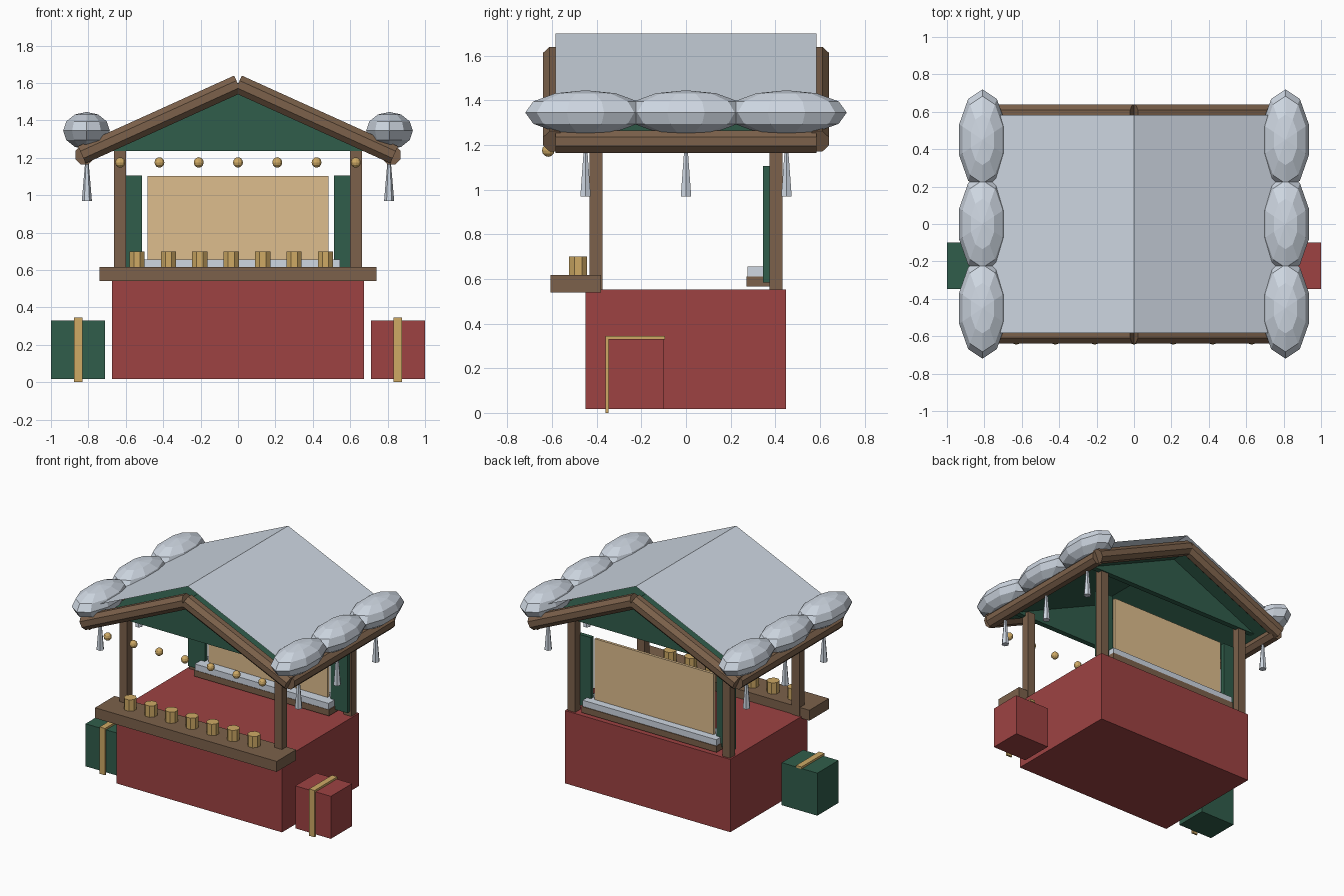
import bpy, bmesh, math
from mathutils import Vector, Matrix

if "Cube" in bpy.data.objects:
    bpy.data.objects.remove(bpy.data.objects["Cube"])


def material(name, rgb):
    m = bpy.data.materials.new(name)
    m.diffuse_color = (*rgb, 1)
    m.use_nodes = True
    m.node_tree.nodes["Principled BSDF"].inputs["Base Color"].default_value = m.diffuse_color
    return m


RED = material("red_paint", (0.34, 0.055, 0.055))
GREEN = material("green_paint", (0.03, 0.11, 0.07))
WOOD = material("brown_wood", (0.20, 0.12, 0.07))
TAN = material("tan_board", (0.73, 0.51, 0.27))
GOLD = material("gold", (0.62, 0.40, 0.13))
SNOW = material("snow", (0.62, 0.68, 0.76))


def finish(name, bm, mat):
    me = bpy.data.meshes.new(name)
    bm.to_mesh(me)
    bm.free()
    me.materials.append(mat)
    ob = bpy.data.objects.new(name, me)
    bpy.context.collection.objects.link(ob)
    return ob


def box(name, x, y, z, mat):
    """Box from (min, max) pairs on each axis."""
    bm = bmesh.new()
    bmesh.ops.create_cube(bm, size=1)
    for v in bm.verts:
        v.co = [(a + b) / 2 + c * (b - a) for (a, b), c in zip((x, y, z), v.co)]
    return finish(name, bm, mat)


def rod(name, a, b, r1, r2, sides, mat):
    """Cylinder or cone from a to b, with a flat side facing out."""
    a, b = Vector(a), Vector(b)
    d = b - a
    bm = bmesh.new()
    bmesh.ops.create_cone(bm, cap_ends=True, segments=sides, radius1=r1, radius2=r2,
                          depth=d.length, matrix=Matrix.Rotation(math.pi / sides, 4, 'Z'))
    rot = d.to_track_quat('Z', 'Y').to_matrix().to_4x4()
    bm.transform(Matrix.Translation((a + b) / 2) @ rot)
    return finish(name, bm, mat)


def ball(name, c, r, mat, seg=10, rings=6):
    bm = bmesh.new()
    bmesh.ops.create_uvsphere(bm, u_segments=seg, v_segments=rings, radius=1)
    bm.transform(Matrix.Translation(c) @ Matrix.Diagonal((*r, 1)))
    return finish(name, bm, mat)


def extrude_y(name, pts, y0, y1, mat, closed=True):
    """Sweep an xz profile along y; an open profile gives a thin sheet."""
    bm = bmesh.new()
    f = [bm.verts.new((x, y0, z)) for x, z in pts]
    b = [bm.verts.new((x, y1, z)) for x, z in pts]
    n = len(pts)
    for i in range(n if closed else n - 1):
        j = (i + 1) % n
        bm.faces.new((f[i], f[j], b[j], b[i]))
    if closed:
        bm.faces.new(f[::-1])
        bm.faces.new(b)
    bmesh.ops.recalc_face_normals(bm, faces=bm.faces)
    return finish(name, bm, mat)


SLOPE = 0.45

# Stall body and serving counter
box("stall_base", (-0.674, 0.674), (-0.45, 0.447), (0.017, 0.553), RED)
box("counter", (-0.74, 0.74), (-0.607, -0.38), (0.54, 0.617), WOOD)
for i in range(7):
    x = -0.54 + 0.168 * i
    rod(f"mug_{i}", (x, -0.483, 0.615), (x, -0.483, 0.70), 0.044, 0.044, 8, GOLD)

# Back window board with snowy sill
box("back_board", (-0.485, 0.485), (0.35, 0.37), (0.60, 1.103), TAN)
box("sill", (-0.55, 0.55), (0.272, 0.43), (0.565, 0.61), WOOD)
box("sill_snow", (-0.545, 0.545), (0.275, 0.425), (0.61, 0.655), SNOW)

# Roof boards
extrude_y("roof", [(0, 1.60), (0.82, 1.60 - SLOPE * 0.82), (0.82, 1.57 - SLOPE * 0.82),
                   (0, 1.57), (-0.82, 1.57 - SLOPE * 0.82), (-0.82, 1.60 - SLOPE * 0.82)],
          -0.58, 0.58, GREEN)
# Snow lies over the roof as a thin sheet
extrude_y("roof_snow", [(0.8, 1.70 - SLOPE * 0.8), (0, 1.70), (-0.8, 1.70 - SLOPE * 0.8)],
          -0.584, 0.584, SNOW, closed=False)

# Gables, front and back
for side, sy in (("front", -1), ("back", 1)):
    y0, y1 = sorted((sy * 0.40, sy * 0.44))
    extrude_y(f"{side}_gable", [(-0.74, 1.235), (0.74, 1.235), (0, 1.235 + 0.74 * SLOPE)],
              y0, y1, GREEN)

# Posts, rafters, eaves, snow mounds and icicles, mirrored left and right
for hand, s in (("left", -1), ("right", 1)):
    def span(a, b):
        return tuple(sorted((s * a, s * b)))

    box(f"{hand}_shutter", span(0.512, 0.65), (0.345, 0.375), (0.585, 1.105), GREEN)
    for side, sy in (("front", -1), ("back", 1)):
        yc = sy * 0.403
        box(f"{side}_{hand}_post", span(0.60, 0.662), (yc - 0.03, yc + 0.03), (0.5, 1.26), WOOD)
        rod(f"{side}_{hand}_rafter", (0, sy * 0.59, 1.594), (s * 0.835, sy * 0.59, 1.216),
            0.054, 0.054, 8, WOOD)
    rod(f"{hand}_eave_beam", (s * 0.82, -0.585, 1.215), (s * 0.82, 0.585, 1.215),
        0.054, 0.054, 8, WOOD)
    for i in range(3):
        y = 0.45 * (i - 1)
        ball(f"{hand}_snow_mound_{i}", (s * 0.81, y, 1.345), (0.131, 0.27, 0.10), SNOW)
        rod(f"{hand}_icicle_{i}", (s * 0.808, y, 0.97), (s * 0.808, y, 1.24),
            0.027, 0.004, 6, SNOW)

    # Gift box with ribbon over the front and top
    box(f"{hand}_gift", span(0.71, 1.0), (-0.347, -0.10), (0.017, 0.33),
        RED if s > 0 else GREEN)
    box(f"{hand}_gift_front_ribbon", span(0.832, 0.876), (-0.36, -0.346), (0.0, 0.345), GOLD)
    box(f"{hand}_gift_top_ribbon", span(0.832, 0.876), (-0.36, -0.094), (0.329, 0.345), GOLD)

# String of light bulbs
for i in range(7):
    ball(f"bulb_{i}", (-0.63 + 0.21 * i, -0.617, 1.175), (0.028,) * 3, GOLD)
